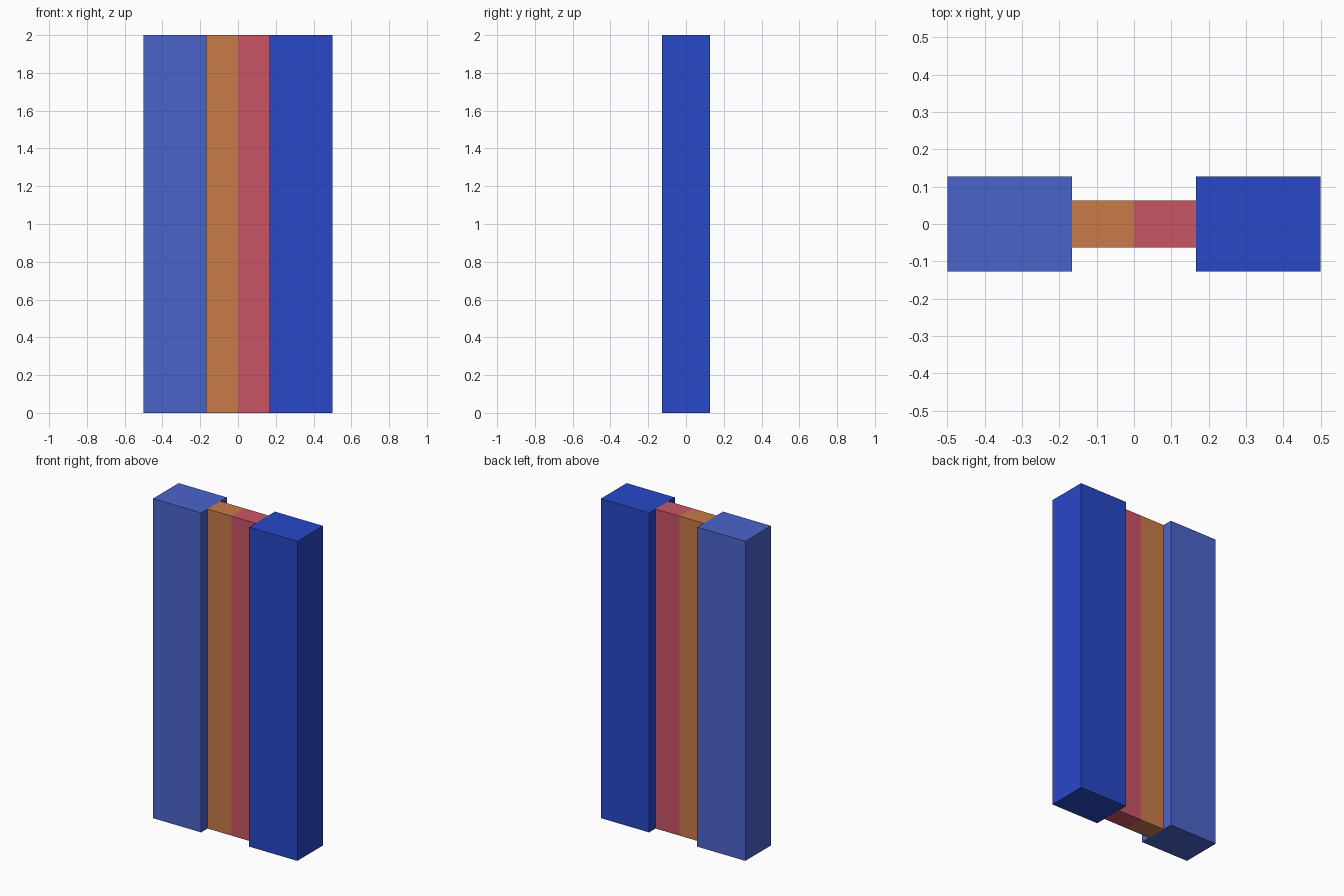
import bpy

if "Cube" in bpy.data.objects:
    bpy.data.objects.remove(bpy.data.objects["Cube"])


def linear(c):
    c /= 255
    return c / 12.92 if c <= 0.04045 else ((c + 0.055) / 1.055) ** 2.4


def slab(name, x0, x1, half_depth, rgb):
    """Full-height box between x0 and x1, centred on y = 0."""
    bpy.ops.mesh.primitive_cube_add(size=1, location=((x0 + x1) / 2, 0, 1))
    ob = bpy.context.object
    ob.name = name
    ob.scale = (x1 - x0, 2 * half_depth, 2)
    bpy.ops.object.transform_apply(location=False, rotation=False, scale=True)
    mat = bpy.data.materials.new(name + "_colour")
    mat.diffuse_color = (*[linear(c) for c in rgb], 1)
    mat.use_nodes = True
    mat.node_tree.nodes["Principled BSDF"].inputs["Base Color"].default_value = mat.diffuse_color
    ob.data.materials.append(mat)


EDGE, INNER = 0.5, 1 / 6

# Thick outer posts
slab("left_post", -EDGE, -INNER, 0.127, (75, 100, 202))
slab("right_post", INNER, EDGE, 0.127, (40, 72, 200))

# Thin centre panels
slab("left_panel", -INNER, 0, 0.0635, (200, 123, 73))
slab("right_panel", 0, INNER, 0.0635, (202, 85, 101))
